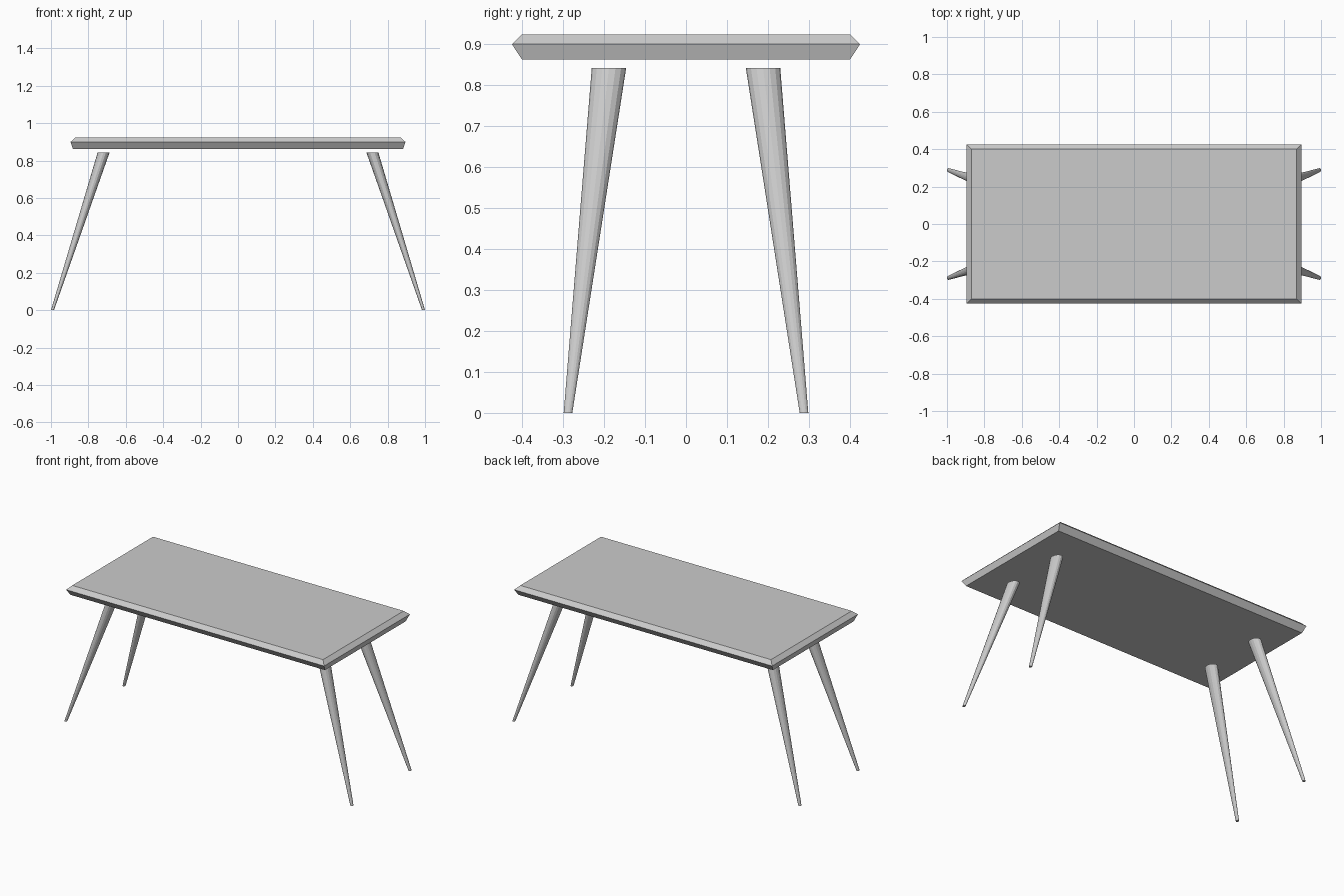
import bpy, bmesh, math

if "Cube" in bpy.data.objects:
    bpy.data.objects.remove(bpy.data.objects["Cube"])


def loft(name, rings):
    """Mesh from a stack of equal-length vertex rings, capped at both ends."""
    bm = bmesh.new()
    loops = [[bm.verts.new(p) for p in ring] for ring in rings]
    n = len(loops[0])
    for low, high in zip(loops, loops[1:]):
        for i in range(n):
            j = (i + 1) % n
            bm.faces.new((low[i], low[j], high[j], high[i]))
    bm.faces.new(loops[0][::-1])
    bm.faces.new(loops[-1])
    bmesh.ops.recalc_face_normals(bm, faces=bm.faces[:])
    mesh = bpy.data.meshes.new(name)
    bm.to_mesh(mesh)
    bm.free()
    obj = bpy.data.objects.new(name, mesh)
    bpy.context.collection.objects.link(obj)
    return obj


def rectangle(hx, hy, z):
    return [(-hx, -hy, z), (hx, -hy, z), (hx, hy, z), (-hx, hy, z)]


def ellipse(cx, cy, z, rx, ry, sides=16):
    angles = [2 * math.pi * i / sides for i in range(sides)]
    return [(cx + rx * math.cos(a), cy + ry * math.sin(a), z) for a in angles]


# Table top with bevelled rim
loft("table_top", [rectangle(0.883, 0.40, 0.862),
                   rectangle(0.895, 0.425, 0.90),
                   rectangle(0.87, 0.40, 0.924)])

# Four splayed, tapered legs with level ends
for sx, side in ((-1, "left"), (1, "right")):
    for sy, end in ((-1, "front"), (1, "back")):
        loft(f"{end}_{side}_leg",
             [ellipse(sx * 0.992, sy * 0.288, 0.0, 0.008, 0.0105),
              ellipse(sx * 0.719, sy * 0.188, 0.842, 0.032, 0.042)])
